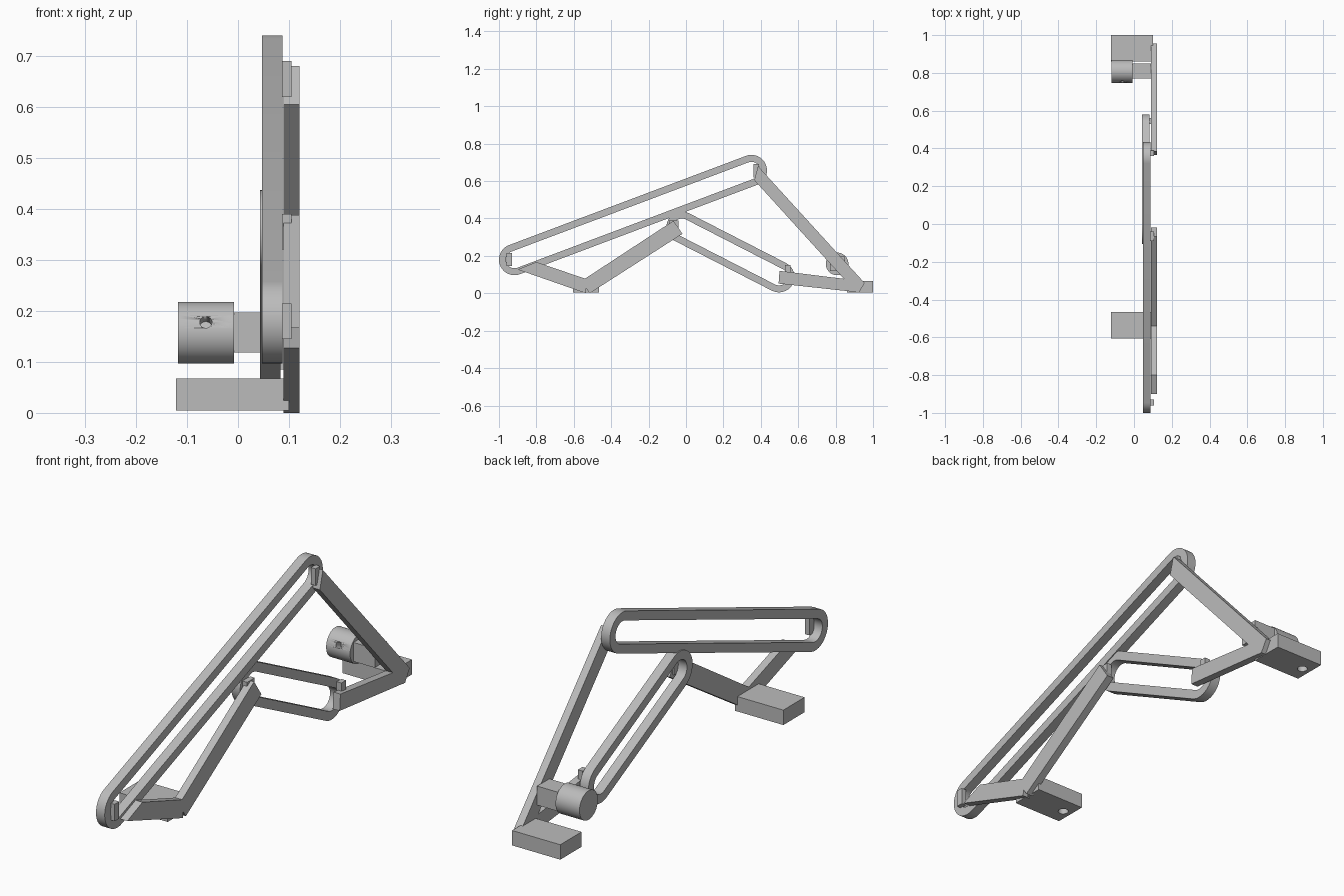
import bpy, bmesh, math
from mathutils import Matrix, Vector

cube = bpy.data.objects.get("Cube")
if cube:
    bpy.data.objects.remove(cube, do_unlink=True)

GREY = (0.5, 0.5, 0.5, 1)
grey = bpy.data.materials.new("plain_grey")
grey.use_nodes = True
grey.diffuse_color = GREY
grey.node_tree.nodes["Principled BSDF"].inputs["Base Color"].default_value = GREY


def add(name, bm, smooth=False):
    bmesh.ops.recalc_face_normals(bm, faces=bm.faces)
    mesh = bpy.data.meshes.new(name)
    bm.to_mesh(mesh)
    bm.free()
    mesh.materials.append(grey)
    ob = bpy.data.objects.new(name, mesh)
    bpy.context.collection.objects.link(ob)
    if smooth:
        bpy.ops.object.select_all(action="DESELECT")
        ob.select_set(True)
        bpy.context.view_layer.objects.active = ob
        bpy.ops.object.shade_smooth_by_angle(angle=math.radians(30))
    return ob


def plate(name, profile, x0, x1):
    """Extrude a side profile of (y, z) points from x0 to x1."""
    bm = bmesh.new()
    face = bm.faces.new([bm.verts.new((x0, y, z)) for y, z in profile])
    ext = bmesh.ops.extrude_face_region(bm, geom=[face])["geom"]
    verts = [v for v in ext if isinstance(v, bmesh.types.BMVert)]
    bmesh.ops.translate(bm, verts=verts, vec=(x1 - x0, 0, 0))
    return add(name, bm)


def box(name, x0, x1, y0, y1, z0, z1):
    return plate(name, [(y0, z0), (y1, z0), (y1, z1), (y0, z1)], x0, x1)


def stadium(a, b, r, n=20):
    """Outline of a slot with round ends at a and b."""
    ang = math.atan2(b[1] - a[1], b[0] - a[0])
    pts = []
    for c, start in ((b, ang - math.pi / 2), (a, ang + math.pi / 2)):
        for i in range(n + 1):
            t = start + math.pi * i / n
            pts.append((c[0] + r * math.cos(t), c[1] + r * math.sin(t)))
    return pts


def slotted_link(name, a, b, outer, inner, x0, x1):
    """Round-ended loop with a long slot through it."""
    bm = bmesh.new()
    rings = [[bm.verts.new((x, y, z)) for y, z in stadium(a, b, r)]
             for r, x in ((outer, x0), (outer, x1), (inner, x1), (inner, x0))]
    n = len(rings[0])
    for k in range(4):
        p, q = rings[k], rings[(k + 1) % 4]
        for i in range(n):
            j = (i + 1) % n
            bm.faces.new((p[i], p[j], q[j], q[i]))
    return add(name, bm, True)


def cylinder(name, centre, axis, radius, depth):
    bm = bmesh.new()
    rot = Vector((0, 0, 1)).rotation_difference(Vector(axis)).to_matrix().to_4x4()
    bmesh.ops.create_cone(bm, cap_ends=True, segments=40, radius1=radius, radius2=radius,
                          depth=depth, matrix=Matrix.Translation(centre) @ rot)
    return add(name, bm, True)


def cut(ob, cutter):
    cutter.hide_render = True
    cutter.hide_set(True)
    cutter.display_type = "WIRE"
    mod = ob.modifiers.new("hole", "BOOLEAN")
    mod.operation = "DIFFERENCE"
    mod.object = cutter
    mod.solver = "EXACT"
    bpy.context.view_layer.objects.active = ob
    bpy.context.view_layer.update()
    mesh = bpy.data.meshes.new_from_object(ob.evaluated_get(bpy.context.evaluated_depsgraph_get()))
    ob.modifiers.clear()
    ob.data = mesh
    bpy.data.objects.remove(cutter, do_unlink=True)


# Slotted links
slotted_link("long_slotted_link", (-0.917, 0.18), (0.35, 0.657), 0.083, 0.046, 0.047, 0.087)
slotted_link("short_slotted_link", (-0.022, 0.354), (0.497, 0.088), 0.083, 0.046, 0.043, 0.083)

# Flat arms of the two cranks
arms = {
    "front_short_arm": [(-0.9, 0.127), (-0.8, 0.167), (-0.53, 0.075), (-0.535, 0)],
    "front_long_arm": [(-0.56, 0.065), (-0.067, 0.388), (-0.019, 0.318), (-0.515, 0)],
    "rear_long_arm": [(0.385, 0.68), (0.955, 0.055), (0.925, 0.005), (0.91, 0.005), (0.365, 0.605)],
    "rear_short_arm": [(0.5, 0.12), (0.88, 0.073), (0.925, 0.005), (0.495, 0.052)],
}
for name, profile in arms.items():
    plate(name, profile, 0.089, 0.121)

# Small guide tabs that ride in the slots
tabs = {
    "front_short": (-0.96, -0.93, 0.145, 0.215),
    "front_long": (-0.09, -0.04, 0.32, 0.39),
    "rear_long": (0.36, 0.39, 0.62, 0.69),
    "rear_short": (0.53, 0.56, 0.085, 0.15),
}
for name, extent in tabs.items():
    box(name + "_tab", 0.083, 0.105, *extent)

# Pedals with a blind hole underneath
for name, y0 in (("front", -0.605), ("rear", 0.86)):
    pedal = box(name + "_pedal", -0.122, 0.1, y0, y0 + 0.14, 0.005, 0.067)
    cut(pedal, cylinder("hole_cutter", (-0.085, y0 + 0.07, 0.005), (0, 0, 1), 0.02, 0.06))

# Round knob on its mounting block, with a screw hole
box("knob_block", -0.03, 0.09, 0.77, 0.85, 0.118, 0.197)
knob = cylinder("knob", (-0.063, 0.808, 0.157), (1, 0, 0), 0.0605, 0.11)
cut(knob, cylinder("hole_cutter", (-0.063, 0.752, 0.178), (0, -0.94, 0.34), 0.012, 0.06))
